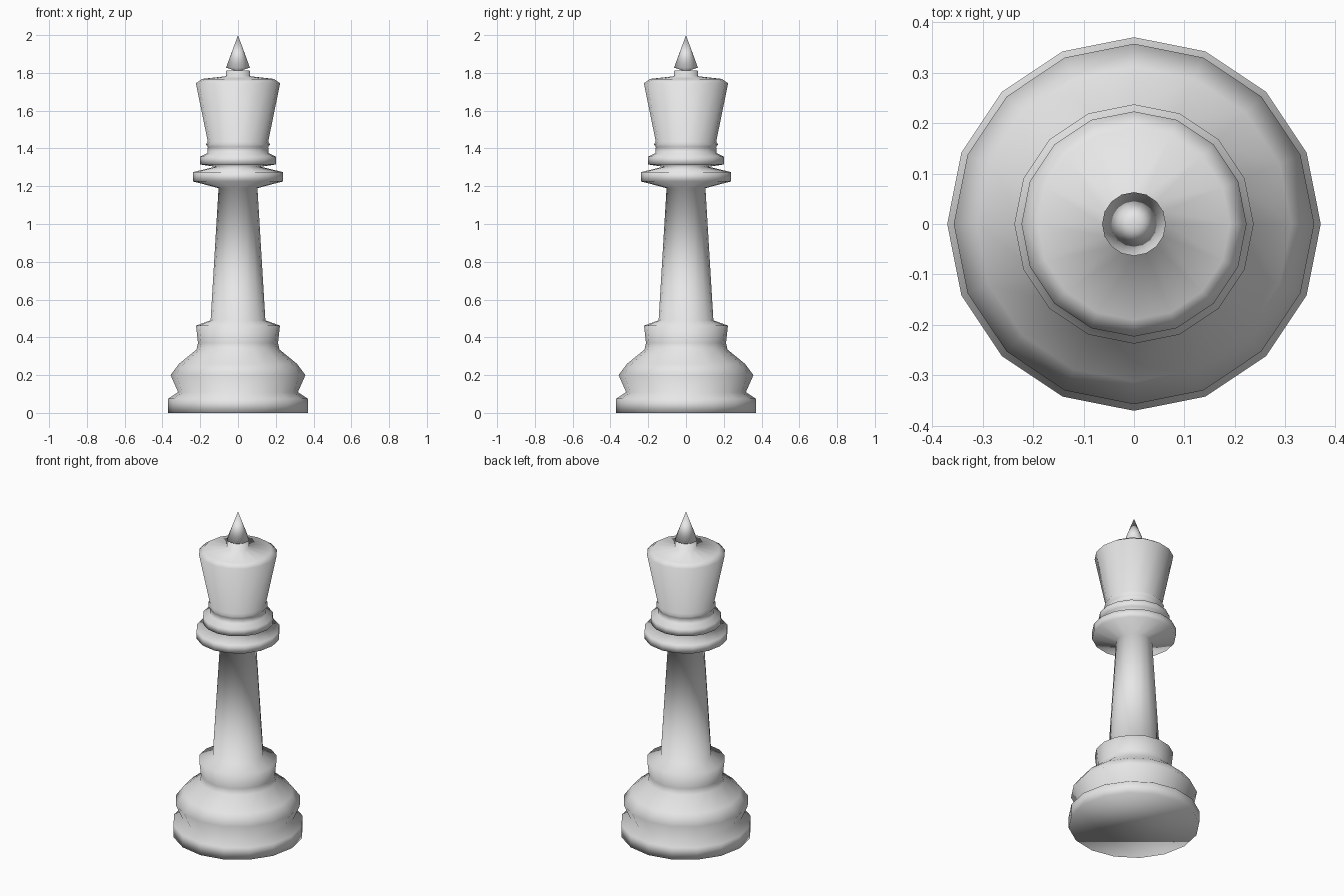
import bpy
import bmesh
from math import cos, sin, tau

SIDES = 16

old = bpy.data.objects.get("Cube")
if old:
    bpy.data.objects.remove(old, do_unlink=True)

grey = bpy.data.materials.new("light grey")
grey.use_nodes = True
colour = (0.8, 0.8, 0.8, 1)
grey.diffuse_color = colour
grey.node_tree.nodes["Principled BSDF"].inputs["Base Color"].default_value = colour


def lathe(name, profile):
    """Turn a (radius, height) profile, listed from bottom to top, about z."""
    bm = bmesh.new()
    rings = []
    for r, z in profile:
        if r == 0:
            rings.append([bm.verts.new((0, 0, z))] * SIDES)
        else:
            angles = [tau * i / SIDES for i in range(SIDES)]
            rings.append([bm.verts.new((r * cos(a), r * sin(a), z)) for a in angles])
    for low, high in zip(rings, rings[1:]):
        for i in range(SIDES):
            j = (i + 1) % SIDES
            corners = [low[i], low[j], high[j], high[i]]
            bm.faces.new(list(dict.fromkeys(corners)))
    # Close the open ends
    if profile[0][0]:
        bm.faces.new(rings[0][::-1])
    if profile[-1][0]:
        bm.faces.new(rings[-1])
    for f in bm.faces:
        f.smooth = True
    mesh = bpy.data.meshes.new(name)
    bm.to_mesh(mesh)
    bm.free()
    mesh.materials.append(grey)
    obj = bpy.data.objects.new(name, mesh)
    bpy.context.collection.objects.link(obj)
    return obj


# Profile sections of the turned body
foot = [(0.37, 0), (0.37, 0.075), (0.317, 0.11)]
bulge = [(0.357, 0.2), (0.312, 0.26), (0.22, 0.335)]
shoulder = [(0.212, 0.37), (0.222, 0.462), (0.145, 0.49)]
shaft = [(0.103, 1.19)]
collar = [(0.237, 1.225), (0.237, 1.275), (0.12, 1.303)]
neck_ring = [(0.2, 1.315), (0.2, 1.357), (0.162, 1.375)]
bead = [(0.16, 1.408), (0.17, 1.422), (0.16, 1.436)]
crown = [(0.223, 1.745), (0.19, 1.768), (0.065, 1.782), (0.062, 1.812)]
lathe("turned_body", foot + bulge + shoulder + shaft + collar + neck_ring + bead + crown)

# Pointed tip on a short pin
lathe("crown_finial", [(0.025, 1.805), (0.025, 1.815), (0.063, 1.828), (0, 2)])
